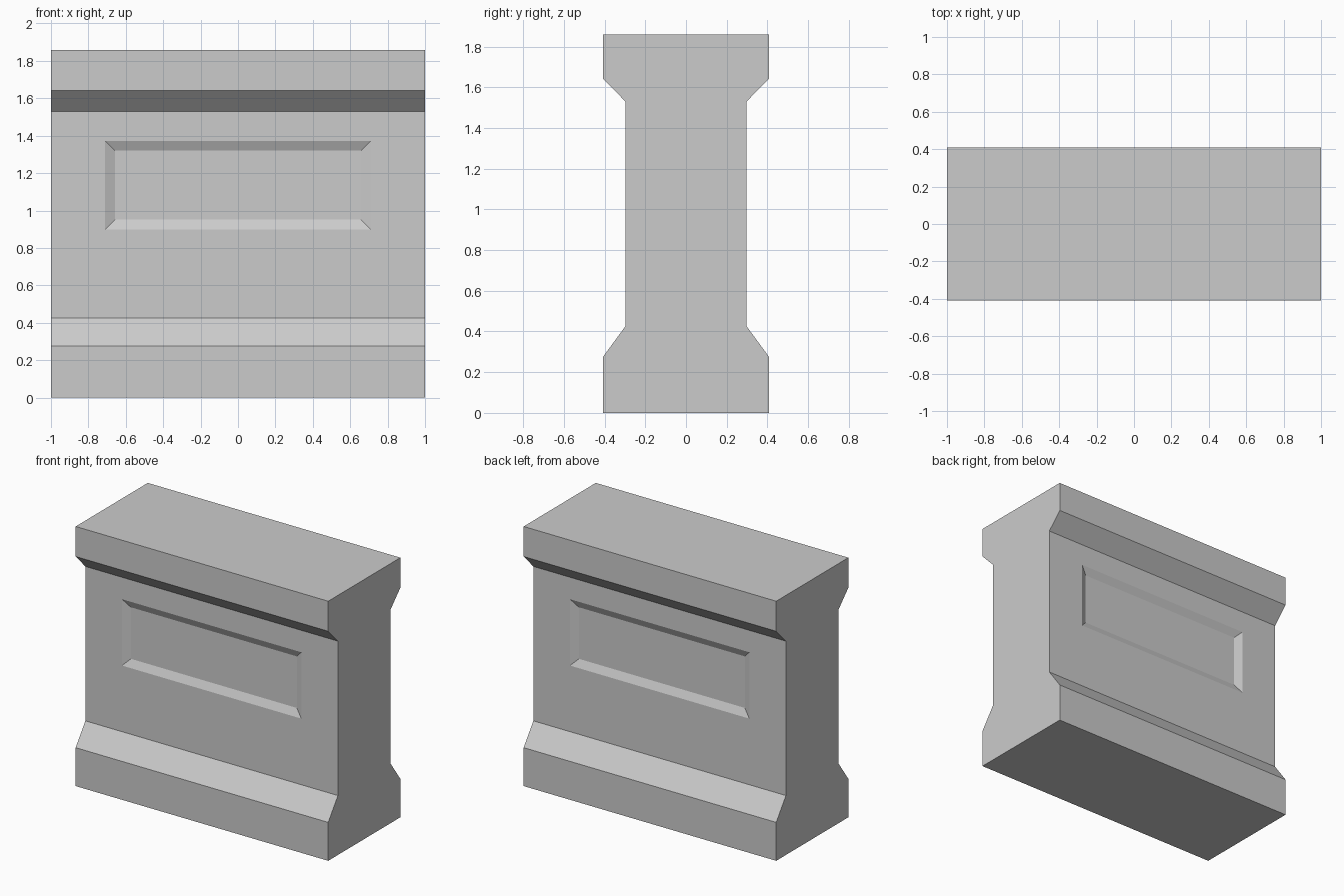
import bpy
import bmesh

if "Cube" in bpy.data.objects:
    bpy.data.objects.remove(bpy.data.objects["Cube"])

stone = bpy.data.materials.new("light_grey_stone")
stone.diffuse_color = (0.6, 0.6, 0.6, 1)
stone.use_nodes = True
stone.node_tree.nodes["Principled BSDF"].inputs["Base Color"].default_value = stone.diffuse_color


def make_object(name, bm):
    bmesh.ops.recalc_face_normals(bm, faces=bm.faces)
    mesh = bpy.data.meshes.new(name)
    bm.to_mesh(mesh)
    bm.free()
    mesh.materials.append(stone)
    obj = bpy.data.objects.new(name, mesh)
    bpy.context.collection.objects.link(obj)
    return obj


# Wall block: symmetric side profile (y, z) with flared base and cap
half = [(0.408, 0), (0.408, 0.275), (0.298, 0.425),
        (0.298, 1.53), (0.408, 1.643), (0.408, 1.858)]
profile = half + [(-y, z) for y, z in reversed(half)]
bm = bmesh.new()
end = bm.faces.new([bm.verts.new((-1, y, z)) for y, z in profile])
side = bmesh.ops.extrude_face_region(bm, geom=[end])["geom"]
bmesh.ops.translate(bm, vec=(2, 0, 0),
                    verts=[v for v in side if isinstance(v, bmesh.types.BMVert)])
wall = make_object("wall_block", bm)

# Recessed panels with sloped borders, cut into the front and back
FACE, DEPTH, BORDER = 0.298, 0.025, 0.053
SLOPE = BORDER / DEPTH
OUT = 0.02


def panel_ring(bm, s, y, grow):
    x, z0, z1 = 0.71 + grow, 0.898 - grow, 1.373 + grow
    return [bm.verts.new(p) for p in
            ((-x, s * y, z0), (x, s * y, z0), (x, s * y, z1), (-x, s * y, z1))]


for s, label in ((-1, "front"), (1, "back")):
    bm = bmesh.new()
    inner = panel_ring(bm, s, FACE - DEPTH, -BORDER)
    outer = panel_ring(bm, s, FACE + OUT, OUT * SLOPE)
    bm.faces.new(inner)
    bm.faces.new(outer)
    for i in range(4):
        j = (i + 1) % 4
        bm.faces.new((inner[i], inner[j], outer[j], outer[i]))
    cutter = make_object(label + "_panel_cutter", bm)
    cutter.hide_render = True
    cutter.hide_set(True)
    cut = wall.modifiers.new(label + "_panel", 'BOOLEAN')
    cut.operation = 'DIFFERENCE'
    cut.solver = 'EXACT'
    cut.object = cutter
